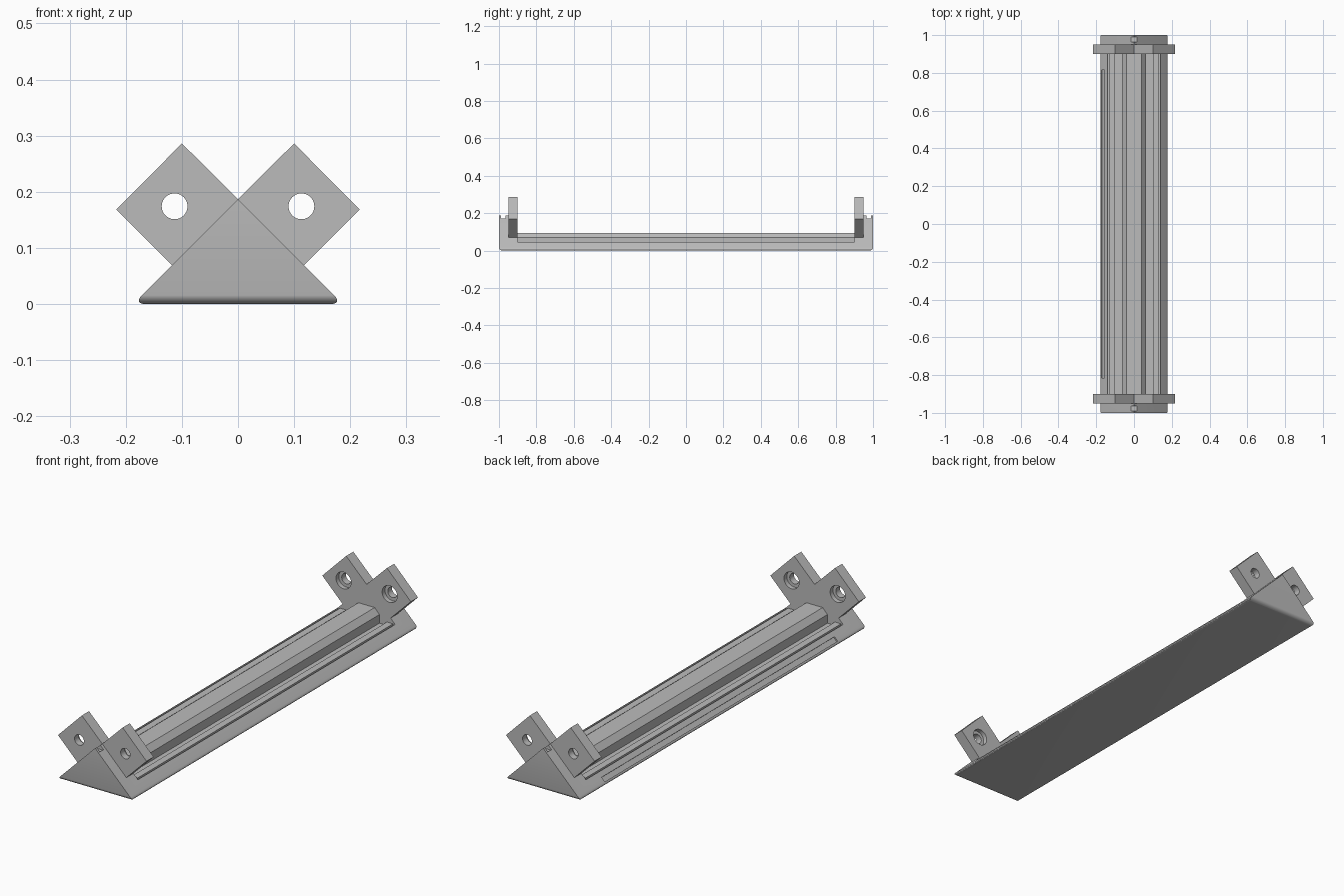
import bpy, bmesh, math
from mathutils import Matrix

cube = bpy.data.objects.get("Cube")
if cube:
    bpy.data.objects.remove(cube, do_unlink=True)

grey = bpy.data.materials.new("plastic_grey")
grey.use_nodes = True
grey.diffuse_color = (0.5, 0.5, 0.5, 1)
grey.node_tree.nodes["Principled BSDF"].inputs["Base Color"].default_value = (0.5, 0.5, 0.5, 1)


def finish(name, bm):
    bmesh.ops.recalc_face_normals(bm, faces=bm.faces[:])
    mesh = bpy.data.meshes.new(name)
    bm.to_mesh(mesh)
    bm.free()
    mesh.materials.append(grey)
    obj = bpy.data.objects.new(name, mesh)
    bpy.context.collection.objects.link(obj)
    return obj


def prism(profile, y0, y1):
    """Extrude an (x, z) outline along y."""
    bm = bmesh.new()
    face = bm.faces.new([bm.verts.new((x, y0, z)) for x, z in profile])
    ext = bmesh.ops.extrude_face_region(bm, geom=[face])["geom"]
    verts = [v for v in ext if isinstance(v, bmesh.types.BMVert)]
    bmesh.ops.translate(bm, verts=verts, vec=(0, y1 - y0, 0))
    return bm


def box(size, centre, angle=0):
    bm = bmesh.new()
    mat = Matrix.Translation(centre) @ Matrix.Rotation(angle, 4, 'Y') @ Matrix.Diagonal((*size, 1))
    bmesh.ops.create_cube(bm, size=1, matrix=mat)
    return bm


def cylinder(radius, depth, centre):
    bm = bmesh.new()
    mat = Matrix.Translation(centre) @ Matrix.Rotation(math.pi / 2, 4, 'X')
    bmesh.ops.create_cone(bm, cap_ends=True, segments=40, radius1=radius,
                          radius2=radius, depth=depth, matrix=mat)
    return bm


def cut(obj, bm):
    cutter = finish("cutter", bm)
    cutter.hide_render = True
    mod = obj.modifiers.new("cut", 'BOOLEAN')
    mod.operation, mod.solver, mod.object = 'DIFFERENCE', 'EXACT', cutter
    bpy.context.view_layer.objects.active = obj
    bpy.ops.object.modifier_apply(modifier=mod.name)
    bpy.data.objects.remove(cutter, do_unlink=True)


def smooth(obj):
    bpy.ops.object.select_all(action='DESELECT')
    obj.select_set(True)
    bpy.context.view_layer.objects.active = obj
    bpy.ops.object.shade_smooth_by_angle(angle=math.radians(30))


APEX = 0.187     # ridge height of the triangular section
INNER, OUTER = 0.9, 0.95   # tab faces along the length

# Triangular bar with a rounded underside
bm = prism([(-APEX, 0), (APEX, 0), (0, APEX)], -1, 1)
bottom = [e for e in bm.edges if all(v.co.z < 0.001 for v in e.verts)]
bmesh.ops.recalc_face_normals(bm, faces=bm.faces[:])
bmesh.ops.bevel(bm, geom=bottom, offset=0.02, segments=6, affect='EDGES', profile=0.5)
rail_bar = finish("channel_bar", bm)

# Channel between the ends: raised core, side rails and grooves
half = [(0.04, 0.095), (0.063, 0.07), (0.063, 0.032), (0.1, 0.032), (0.1, 0.047),
        (0.13, 0.047), (0.13, 0.032), (0.14, 0.032), (0.14, 0.047), (0.25, 0.047)]
floor = [(-x, z) for x, z in reversed(half)] + half
cut(rail_bar, prism(floor + [(0.25, 0.3), (-0.25, 0.3)], -INNER, INNER))

# Shallow recess along one sloping edge
cut(rail_bar, box((0.022, 1.63, 0.012), (-0.165, 0, 0.022), -math.pi / 4))

# Small notch across the ridge of each end
for s in (-1, 1):
    cut(rail_bar, box((0.032, 0.026, 0.04), (0, s * 0.977, 0.188)))
smooth(rail_bar)

# Four mounting tabs with counterbored screw holes
tab = [(0, APEX), (0.1, 0.286), (0.217, 0.168), (0.118, 0.069)]
for s, end in ((-1, "front"), (1, "back")):
    for m, side in ((-1, "right"), (1, "left")):
        obj = finish(f"{end}_{side}_tab", prism([(m * x, z) for x, z in tab], s * INNER, s * OUTER))
        cut(obj, cylinder(0.023, 0.2, (m * 0.113, s * 0.925, 0.174)))
        cut(obj, cylinder(0.037, 0.04, (m * 0.113, s * INNER, 0.174)))
        smooth(obj)
